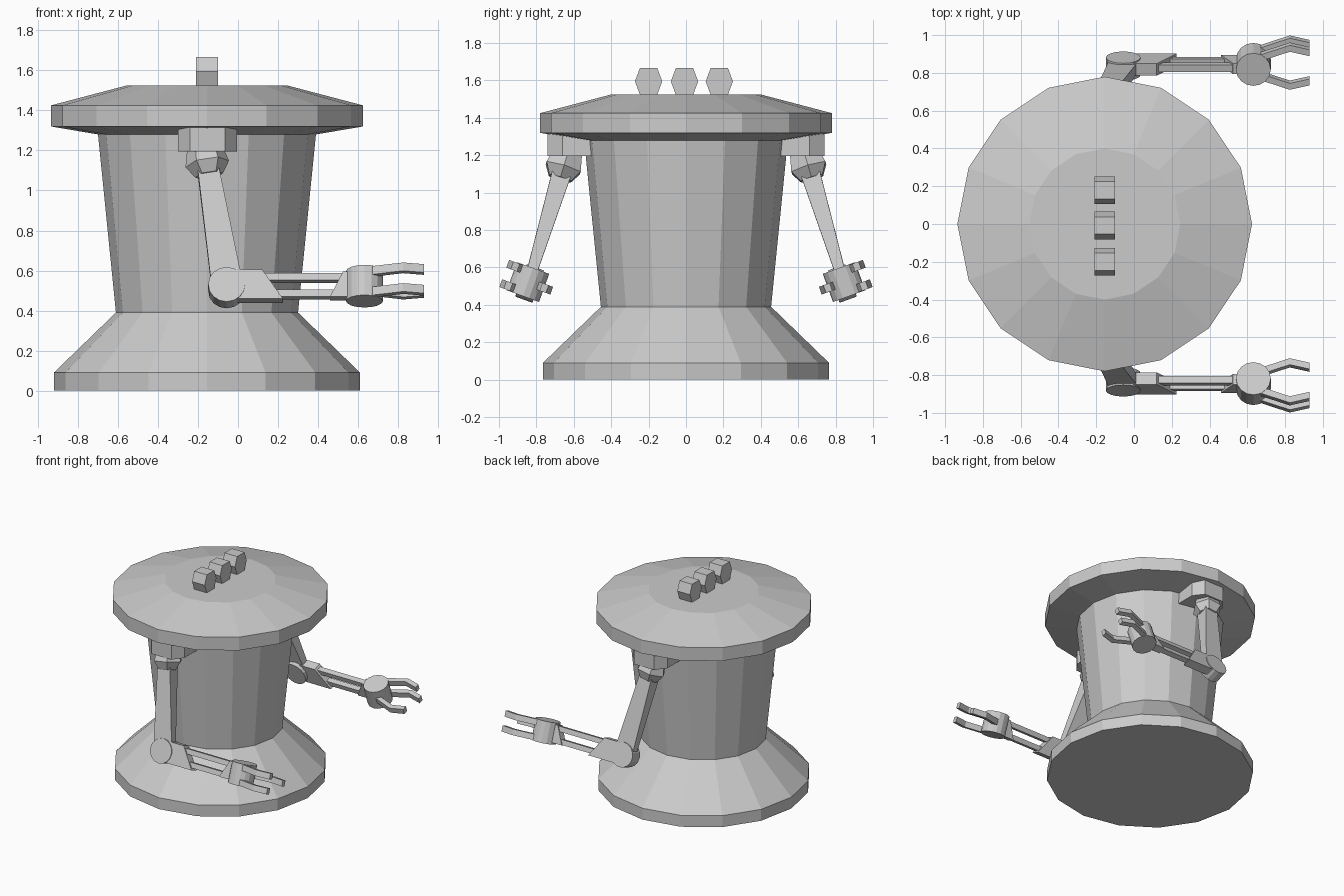
import bpy, bmesh, math
from mathutils import Vector

if "Cube" in bpy.data.objects:
    bpy.data.objects.remove(bpy.data.objects["Cube"])

grey = bpy.data.materials.new("light_grey")
grey.diffuse_color = (0.6, 0.6, 0.6, 1)
grey.use_nodes = True
grey.node_tree.nodes["Principled BSDF"].inputs["Base Color"].default_value = grey.diffuse_color


def loft(name, rings, mirror=False):
    """Skin a list of equal-sized point rings and cap both ends."""
    bm = bmesh.new()
    vs = [[bm.verts.new(p) for p in r] for r in rings]
    n = len(vs[0])
    for a, b in zip(vs, vs[1:]):
        for i in range(n):
            j = (i + 1) % n
            bm.faces.new((a[i], a[j], b[j], b[i]))
    bm.faces.new(vs[0][::-1])
    bm.faces.new(vs[-1])
    bmesh.ops.recalc_face_normals(bm, faces=bm.faces)
    me = bpy.data.meshes.new(name)
    bm.to_mesh(me)
    bm.free()
    me.materials.append(grey)
    ob = bpy.data.objects.new(name, me)
    bpy.context.collection.objects.link(ob)
    if mirror:
        m = ob.modifiers.new("other_side", 'MIRROR')
        m.use_axis = (False, True, False)
    return ob


def ring(center, u, v, ru, rv, n, phase=0.0):
    c, u, v = Vector(center), Vector(u), Vector(v)
    return [c + u * ru * math.cos(phase + 2 * math.pi * i / n)
            + v * rv * math.sin(phase + 2 * math.pi * i / n) for i in range(n)]


def rect(center, u, v, ru, rv):
    c, u, v = Vector(center), Vector(u), Vector(v)
    return [c + u * ru * a + v * rv * b for a, b in ((1, 1), (-1, 1), (-1, -1), (1, -1))]


X, Y, Z = Vector((1, 0, 0)), Vector((0, 1, 0)), Vector((0, 0, 1))
AX = -0.155  # body axis


def lathe(name, profile):
    return loft(name, [ring((AX, 0, z), X, Y, r, r, 16) for r, z in profile])


# Body: flared foot, tapered barrel, overhanging lid
lathe("base", [(0.765, 0), (0.765, 0.09), (0.455, 0.39)])
lathe("barrel", [(0.455, 0.39), (0.545, 1.285)])
lathe("lid", [(0.545, 1.28), (0.78, 1.32), (0.78, 1.425), (0.4, 1.525)])

# Three hexagonal knobs on the lid
hexagon = [(-0.073, 0), (-0.046, 0.072), (0.046, 0.072),
           (0.073, 0), (0.046, -0.072), (-0.046, -0.072)]
for i, y in enumerate((-0.2, -0.008, 0.178)):
    loft(f"knob_{i + 1}", [[(x, y + a, 1.595 + b) for a, b in hexagon] for x in (-0.21, -0.10)])

# Shoulder mount under the lid
mount = [(-0.30, 0.45), (-0.30, 0.66), (-0.24, 0.74),
         (-0.065, 0.74), (-0.005, 0.66), (-0.005, 0.45)]
loft("shoulder_mount", [[(x, y, z) for x, y in mount] for z in (1.195, 1.315)], True)

# Shoulder joint and upper arm along the arm direction
top, low = Vector((-0.16, 0.645, 1.17)), Vector((-0.055, 0.838, 0.53))
d = (low - top).normalized()
ax = (X - d * X.dot(d)).normalized()
ay = d.cross(ax)
loft("shoulder_joint", [ring(top + d * t, ax, ay, r, r, 6)
                        for t, r in ((-0.06, 0.085), (0.04, 0.11), (0.1, 0.07))], True)
loft("upper_arm", [rect(top, ax, ay, 0.05, 0.055), rect(low, ax, ay, 0.078, 0.026)], True)

# Tilted frame shared by elbow, forearm and hand
N, W = Vector((0, 0.94, 0.34)), Vector((0, -0.34, 0.94))
C = Vector((0, 0.845, 0.522))


def P(x, n, w):
    return C + X * x + N * n + W * w


def plate(name, outline, n0, n1):
    return loft(name, [[P(x, n, w) for x, w in outline] for n in (n0, n1)], True)


loft("elbow", [ring(P(-0.057, n, -0.004), X, W, 0.092, 0.092, 16) for n in (-0.06, 0.038)], True)
plate("forearm_bracket", [(-0.05, 0.078), (0.12, 0.078), (0.225, -0.078), (-0.05, -0.078)],
      -0.035, 0.032)
for side, w in (("upper", 0.044), ("lower", -0.044)):
    loft(f"{side}_rod", [rect(P(x, 0, w), N, W, 0.02, 0.019) for x in (0.1, 0.54)], True)
plate("wrist", [(0.525, 0.068), (0.6, 0.068), (0.6, -0.065), (0.46, -0.065)], -0.03, 0.03)
loft("palm", [ring(P(0.632, 0, w), X, N, 0.092, 0.092, 16) for w in (-0.08, 0.08)], True)

# Two outer fingers and one opposing thumb, each bent once
for name, s, w in (("upper_finger", 1, 0.055), ("lower_finger", 1, -0.055), ("thumb", -1, 0)):
    path = [(0.66, 0.06), (0.825, 0.117), (0.93, 0.092)]
    loft(name, [rect(P(x, s * n, w), N, W, 0.018, 0.022) for x, n in path], True)
